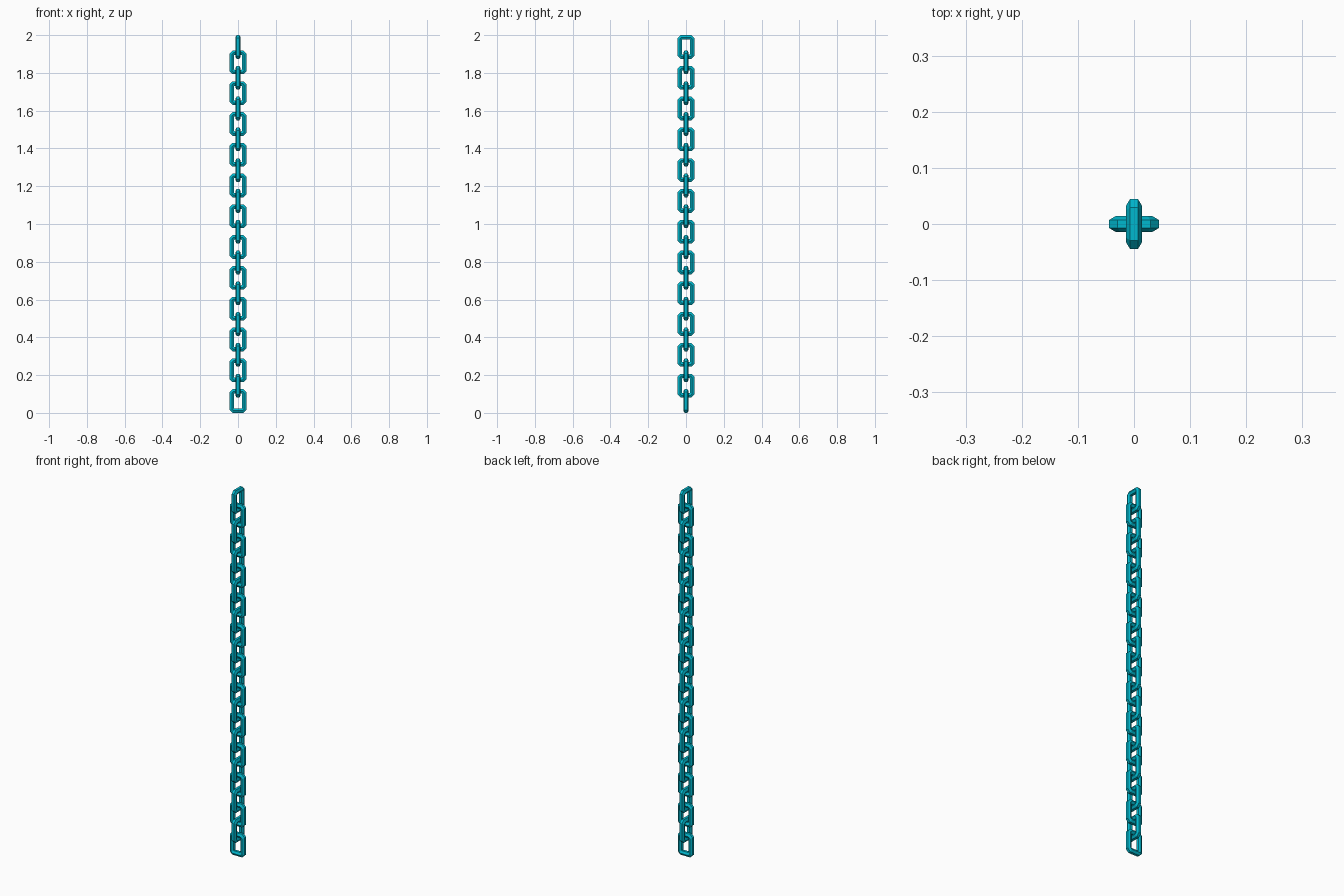
import bpy, bmesh, math

if "Cube" in bpy.data.objects:
    bpy.data.objects.remove(bpy.data.objects["Cube"])

LINKS = 24
LENGTH = 0.1255                       # outer length of one link
PITCH = (2.0 - LENGTH) / (LINKS - 1)  # height step between links
WIRE_A, WIRE_B = 0.0118, 0.0142       # hexagonal wire: half depth in plane, half thickness
HALF_W = 0.0445 - WIRE_A
HALF_H = LENGTH / 2 - WIRE_A
CHAMFER = 0.0085

mat = bpy.data.materials.new("teal_metal")
mat.diffuse_color = (0.0, 0.48, 0.62, 1)
mat.use_nodes = True
mat.node_tree.nodes["Principled BSDF"].inputs["Base Color"].default_value = mat.diffuse_color


def outline(d):
    """Chamfered rectangle around the wire centre line, offset outward by d."""
    w, h = HALF_W + d, HALF_H + d
    c = CHAMFER + d * (2 - math.sqrt(2))
    return [(w, -h + c), (w, h - c), (w - c, h), (-w + c, h),
            (-w, h - c), (-w, -h + c), (-w + c, -h), (w - c, -h)]


# One link: hexagonal wire section swept round the chamfered outline
section = [(WIRE_A, -WIRE_B / 2), (WIRE_A, WIRE_B / 2), (0, WIRE_B),
           (-WIRE_A, WIRE_B / 2), (-WIRE_A, -WIRE_B / 2), (0, -WIRE_B)]
bm = bmesh.new()
loops = [[bm.verts.new((x, v, z)) for x, z in outline(u)] for u, v in section]
for i, a in enumerate(loops):
    b = loops[(i + 1) % len(loops)]
    for j in range(8):
        k = (j + 1) % 8
        bm.faces.new((a[j], a[k], b[k], b[j]))
bmesh.ops.recalc_face_normals(bm, faces=bm.faces)
mesh = bpy.data.meshes.new("chain_link")
bm.to_mesh(mesh)
bm.free()
mesh.materials.append(mat)

# Stack the links, each turned a quarter from the one below
for i in range(LINKS):
    link = bpy.data.objects.new(f"chain_link_{i + 1:02d}", mesh)
    link.location.z = LENGTH / 2 + i * PITCH
    link.rotation_euler.z = math.pi / 2 * (i % 2)
    bpy.context.collection.objects.link(link)
